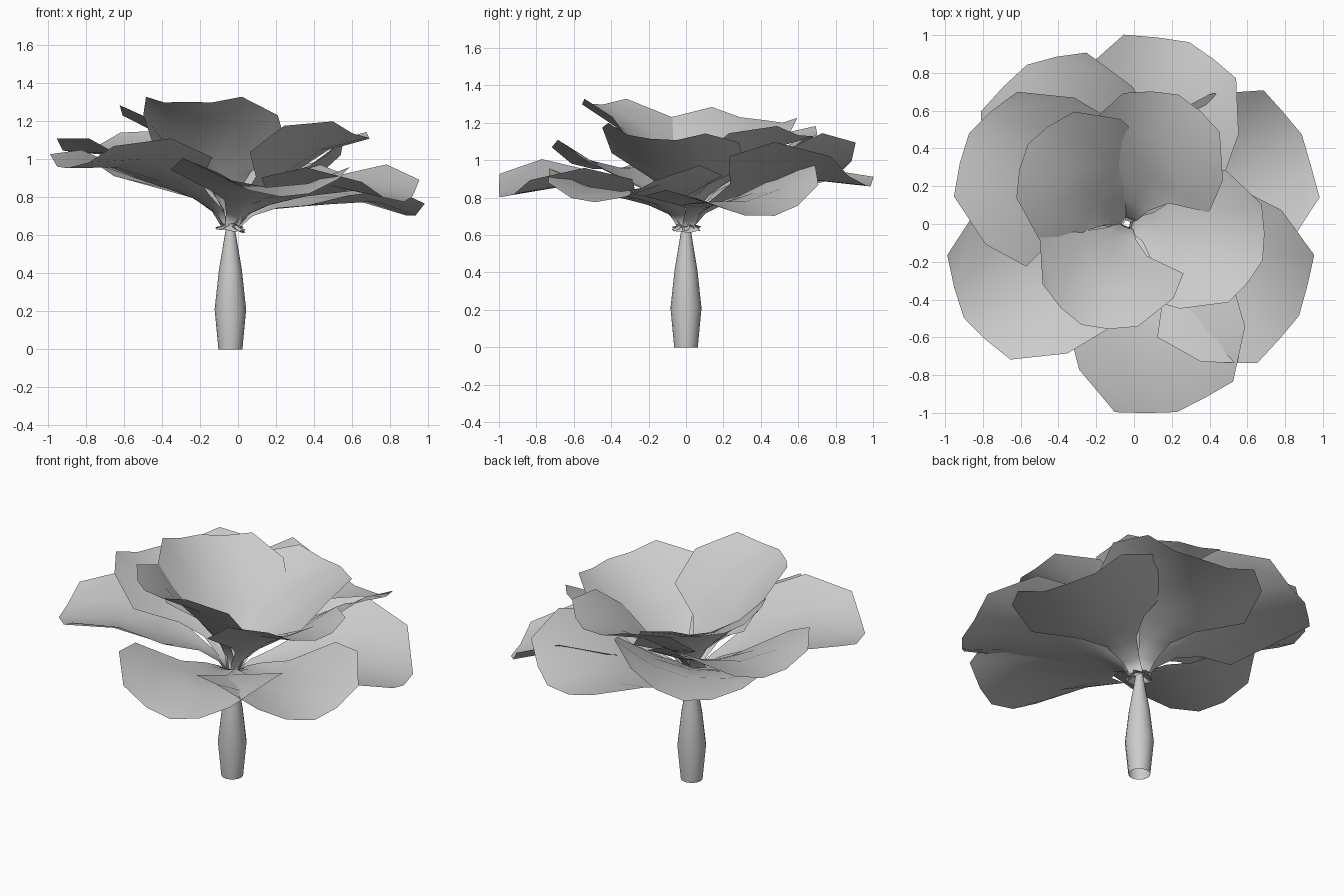
import bpy, bmesh
from math import radians, cos, sin, pi
from mathutils import Matrix, Vector

cube = bpy.data.objects.get("Cube")
if cube:
    bpy.data.objects.remove(cube)

grey = bpy.data.materials.new("light_grey")
grey.use_nodes = True
grey.diffuse_color = (0.6, 0.6, 0.6, 1)
grey.node_tree.nodes["Principled BSDF"].inputs["Base Color"].default_value = (0.6, 0.6, 0.6, 1)

CENTRE = Vector((-0.04, 0, 0.63))


def make_object(name, rows, matrix, closed=False):
    """Skin a grid of point rows with quads and shade it smooth."""
    bm = bmesh.new()
    grid = [[bm.verts.new(matrix @ Vector(p)) for p in row] for row in rows]
    count = len(grid[0])
    for low, high in zip(grid, grid[1:]):
        for i in range(count if closed else count - 1):
            j = (i + 1) % count
            bm.faces.new((low[i], low[j], high[j], high[i]))
    for face in bm.faces:
        face.smooth = True
    mesh = bpy.data.meshes.new(name)
    bm.to_mesh(mesh)
    bm.free()
    mesh.materials.append(grey)
    obj = bpy.data.objects.new(name, mesh)
    bpy.context.collection.objects.link(obj)
    return obj


# Stem: open-ended lathe profile (radius, height)
stem_profile = [(0.063, 0), (0.083, 0.21), (0.06, 0.42), (0.028, 0.61), (0.02, 0.66)]
sides = 16
stem_rows = [[(r * cos(2 * pi * k / sides), r * sin(2 * pi * k / sides), z) for k in range(sides)]
             for r, z in stem_profile]
make_object("stem", stem_rows, Matrix.Translation((CENTRE.x, 0, 0)), closed=True)

# Petal cross-sections: half width, edge distance, edge lift, middle distance, middle lift
sections = [
    (0.05, 0.06, -0.01, 0.06, -0.02),
    (0.035, 0.03, 0.01, 0.03, 0.01),
    (0.05, 0.1, 0.07, 0.1, 0.06),
    (0.09, 0.22, 0.11, 0.22, 0.09),
    (0.19, 0.34, 0.13, 0.34, 0.1),
    (0.43, 0.44, 0.21, 0.46, 0.105),
    (0.435, 0.7, 0.225, 0.72, 0.095),
    (0.31, 0.94, 0.115, 1.0, 0.0),
]


def petal(name, heading, pitch, roll, size):
    rows = []
    for half, edge_u, edge_w, mid_u, mid_w in sections:
        rows.append([(mid_u + (edge_u - mid_u) * abs(t), half * t, mid_w + (edge_w - mid_w) * t * t)
                     for t in (-1, -0.5, 0, 0.5, 1)])
    matrix = (Matrix.Translation(CENTRE)
              @ Matrix.Rotation(radians(heading), 4, 'Z')
              @ Matrix.Rotation(radians(-pitch), 4, 'Y')
              @ Matrix.Rotation(radians(roll), 4, 'X')
              @ Matrix.Scale(size, 4))
    make_object(name, rows, matrix)


# Heading, pitch and roll of each petal in degrees
outer_petals = [(71, 13, -10), (27, 4, 9), (-28, 8, 1), (-75, 9.5, -3),
                (210, 18, 4), (150, 23, -3), (122, 18, -9)]
inner_petals = [(68, 34, 0), (141, 41, 8), (246, 49, 0), (-15, 33, -7)]

for n, angles in enumerate(outer_petals, 1):
    petal(f"outer_petal_{n}", *angles, 1.045)
for n, angles in enumerate(inner_petals, 1):
    petal(f"inner_petal_{n}", *angles, 0.89)
